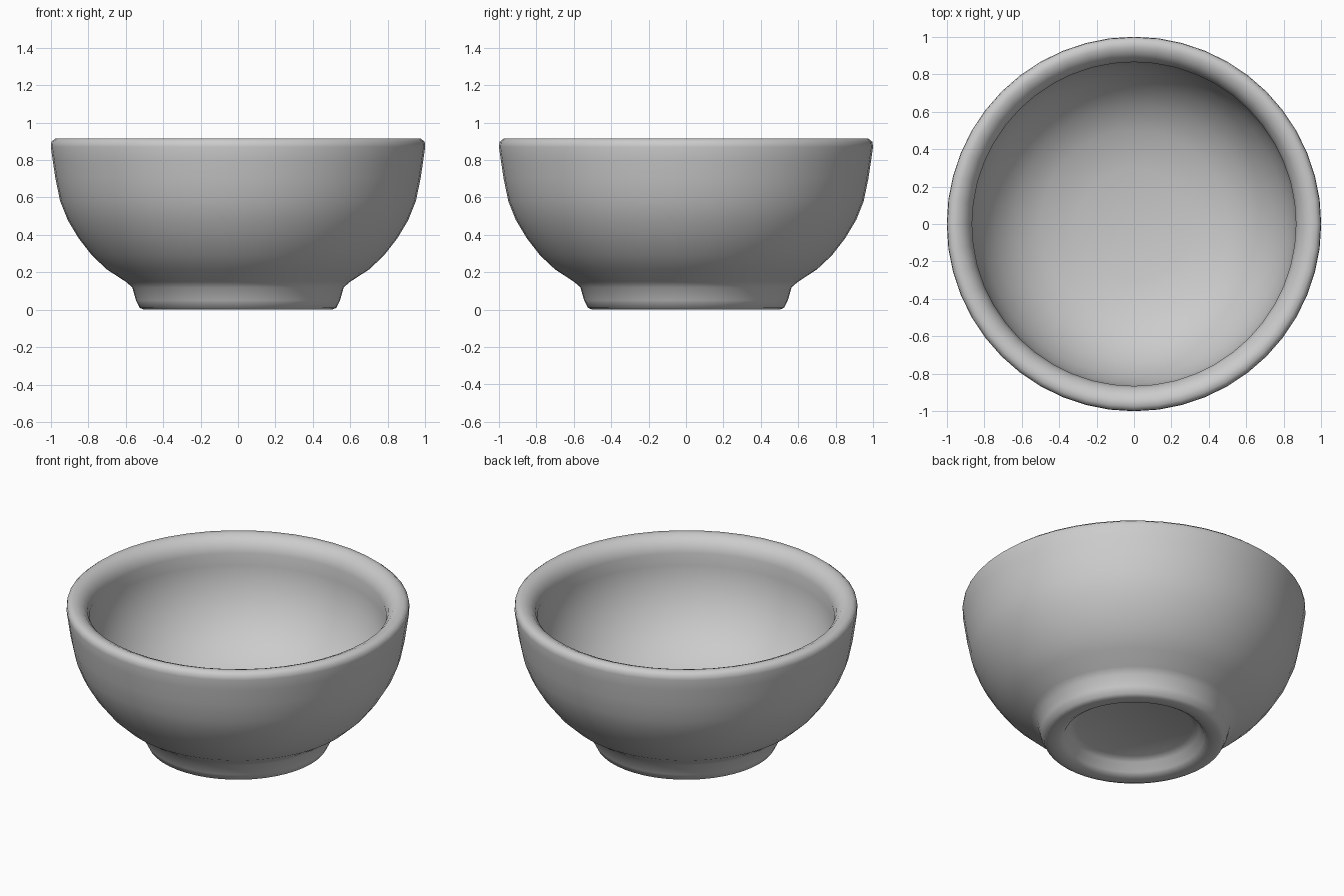
import bpy, bmesh, math
from mathutils import Vector

cube = bpy.data.objects.get("Cube")
if cube:
    bpy.data.objects.remove(cube, do_unlink=True)

# Glazed grey clay
clay = bpy.data.materials.new("grey clay")
clay.use_nodes = True
grey = (0.6, 0.6, 0.6, 1)
clay.diffuse_color = grey
clay.node_tree.nodes["Principled BSDF"].inputs["Base Color"].default_value = grey

# Half sections as (radius, height)
underside = [(0, 0.09), (0.34, 0.09), (0.38, 0.07), (0.41, 0.02), (0.44, 0)]
foot = [(0.5, 0), (0.525, 0.01), (0.545, 0.05), (0.565, 0.12)]
outer_wall = [(0.6, 0.15), (0.7, 0.215), (0.78, 0.29), (0.85, 0.38),
              (0.91, 0.48), (0.95, 0.58), (0.975, 0.7), (0.99, 0.8)]
rim = [(1, 0.87), (0.997, 0.897), (0.975, 0.915), (0.945, 0.915),
       (0.91, 0.9), (0.88, 0.865), (0.865, 0.82)]
inner_wall = [(0.868, 0.74), (0.85, 0.63), (0.81, 0.52), (0.74, 0.41),
              (0.64, 0.31), (0.5, 0.235), (0.3, 0.19), (0, 0.175)]


def lathe(name, profile, segments):
    """Turn a half section around the z axis into a closed solid."""
    bm = bmesh.new()
    verts = [bm.verts.new((r, 0, z)) for r, z in profile]
    edges = [bm.edges.new(pair) for pair in zip(verts, verts[1:])]
    bmesh.ops.spin(bm, geom=verts + edges, cent=Vector(), axis=Vector((0, 0, 1)),
                   angle=math.tau, steps=segments)
    bmesh.ops.remove_doubles(bm, verts=bm.verts[:], dist=0.0005)
    bmesh.ops.recalc_face_normals(bm, faces=bm.faces[:])
    mesh = bpy.data.meshes.new(name)
    bm.to_mesh(mesh)
    bm.free()
    mesh.materials.append(clay)
    obj = bpy.data.objects.new(name, mesh)
    bpy.context.collection.objects.link(obj)
    return obj


# Bowl with foot ring and rounded rim
bowl = lathe("bowl", underside + foot + outer_wall + rim + inner_wall, 48)
bpy.ops.object.select_all(action="DESELECT")
bowl.select_set(True)
bpy.context.view_layer.objects.active = bowl
bpy.ops.object.shade_smooth_by_angle(angle=math.radians(60))
